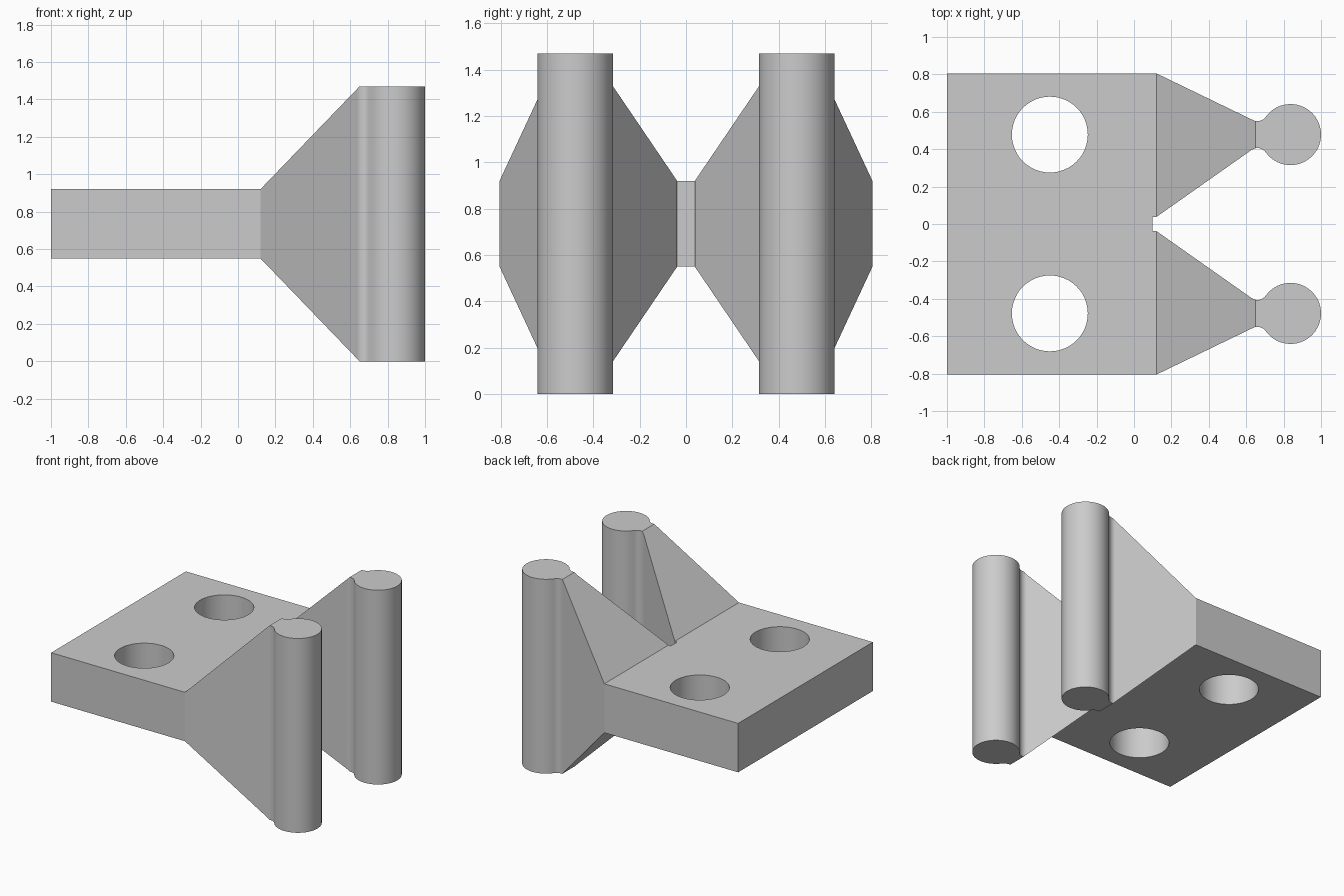
import bpy, bmesh
from math import radians, sin, cos
from mathutils import Vector

cube = bpy.data.objects.get("Cube")
if cube:
    bpy.data.objects.remove(cube, do_unlink=True)

HEIGHT, PLATE_LOW, PLATE_HIGH = 1.47, 0.55, 0.92
ARM_X, ARM_Y, HALF_W = 0.12, 0.478, 0.805

grey = bpy.data.materials.new("light grey")
grey.use_nodes = True
colour = (0.6, 0.6, 0.6, 1)
grey.diffuse_color = colour
grey.node_tree.nodes["Principled BSDF"].inputs["Base Color"].default_value = colour


def arc(cx, cy, r, start, end, n):
    angles = [radians(start + (end - start) * i / n) for i in range(n + 1)]
    return [(cx + r * cos(a), cy + r * sin(a)) for a in angles]


def prism(name, points, offset):
    """Closed solid swept from a flat outline of 3D points."""
    bm = bmesh.new()
    face = bm.faces.new([bm.verts.new(p) for p in points])
    swept = bmesh.ops.extrude_face_region(bm, geom=[face])["geom"]
    verts = [g for g in swept if isinstance(g, bmesh.types.BMVert)]
    bmesh.ops.translate(bm, verts=verts, vec=Vector(offset))
    bmesh.ops.recalc_face_normals(bm, faces=bm.faces)
    mesh = bpy.data.meshes.new(name)
    bm.to_mesh(mesh)
    bm.free()
    mesh.materials.append(grey)
    obj = bpy.data.objects.new(name, mesh)
    bpy.context.collection.objects.link(obj)
    return obj


# Half outline: tapered arm, filleted neck, round post, inner notch
half = [(-1, HALF_W), (ARM_X, HALF_W)]
half += arc(0.66, ARM_Y + 0.126, 0.054, 245, 324.5, 8)
half += arc(0.837, ARM_Y, 0.163, 144.5, -144.5, 48)[1:]
half += arc(0.66, ARM_Y - 0.126, 0.054, 35.5, 124.8, 8)[1:]
half += [(ARM_X, 0.038), (0.10, 0.038)]
outline = half + [(x, -y) for x, y in reversed(half)]
bracket = prism("bracket", [(x, y, 0) for x, y in outline], (0, 0, HEIGHT))

# Cutters above and below the plate, with the sloped arm edges
slope = (HEIGHT - PLATE_HIGH) / (0.65 - ARM_X)
tip = 0.8
profile = [(-1.2, PLATE_HIGH), (ARM_X, PLATE_HIGH),
           (tip, PLATE_HIGH + slope * (tip - ARM_X)),
           (-1.2, PLATE_HIGH + slope * (tip - ARM_X))]
cutters = [
    prism("top_cutter", [(x, -1, z) for x, z in profile], (0, 2, 0)),
    prism("bottom_cutter", [(x, -1, HEIGHT - z) for x, z in profile], (0, 2, 0)),
]

# Cutters for the two bolt holes
for side in (-1, 1):
    ring = arc(-0.45, side * ARM_Y, 0.203, 0, 360, 48)[:-1]
    cutters.append(prism("hole_cutter", [(x, y, 0.3) for x, y in ring], (0, 0, 0.9)))

bpy.ops.object.select_all(action="DESELECT")
bpy.context.view_layer.objects.active = bracket
bracket.select_set(True)
for cutter in cutters:
    cutter.hide_render = True
    mod = bracket.modifiers.new("cut", "BOOLEAN")
    mod.operation = "DIFFERENCE"
    mod.solver = "EXACT"
    mod.object = cutter
    bpy.ops.object.modifier_apply(modifier=mod.name)
    bpy.data.objects.remove(cutter, do_unlink=True)

# Smooth rounds, crisp flat faces
bpy.ops.object.shade_smooth_by_angle(angle=radians(20))
weighted = bracket.modifiers.new("weighted normals", "WEIGHTED_NORMAL")
weighted.keep_sharp = True
